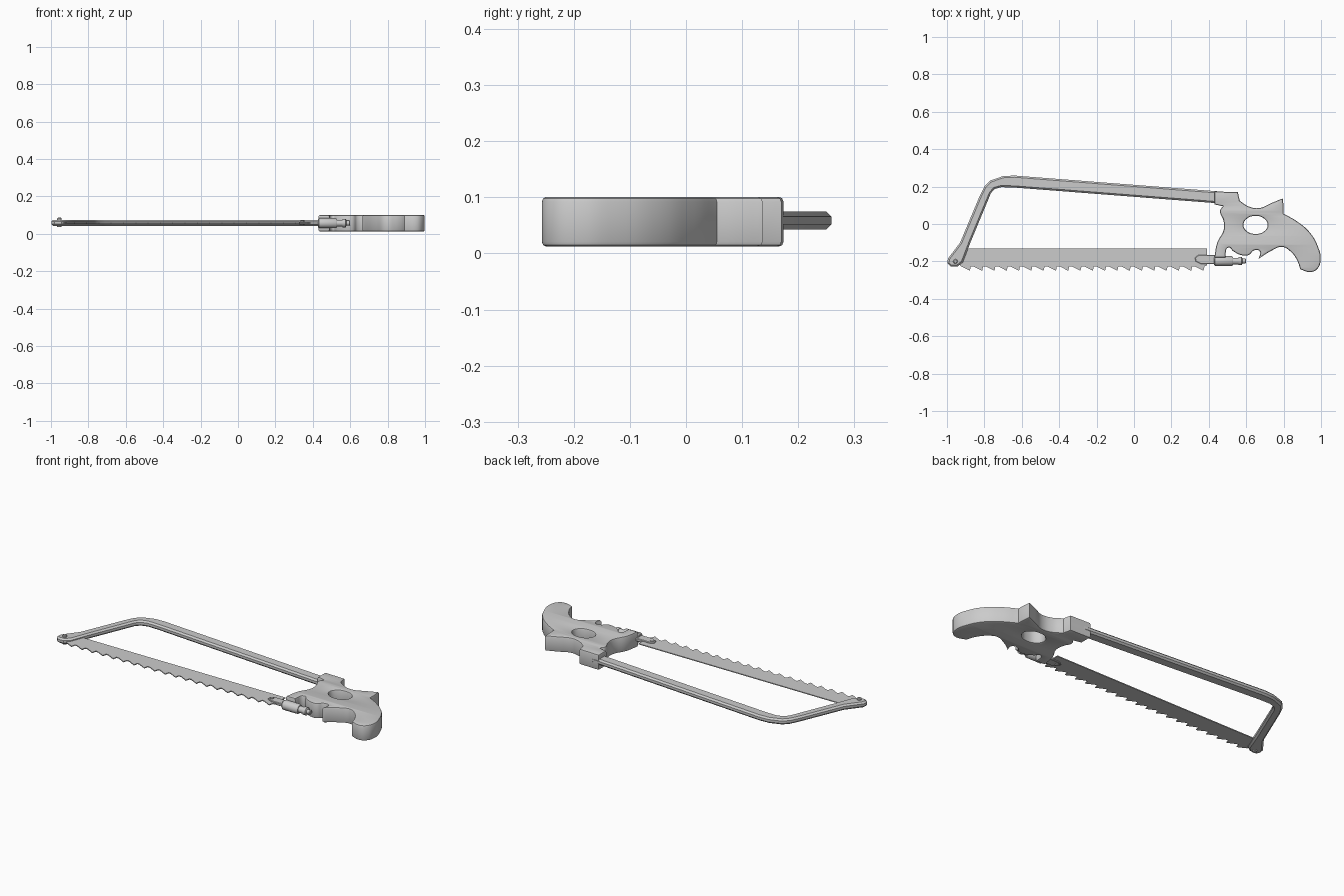
import bpy, bmesh, math
from mathutils import Matrix

if "Cube" in bpy.data.objects:
    bpy.data.objects.remove(bpy.data.objects["Cube"])

ZC = 0.057  # mid-plane of the saw


def plate(name, loops, z0, z1, bevel=0.0, res=5, bevel_res=1):
    """Bevelled flat plate. Points are (x, y) for corners or (x, y, 1) for smooth points."""
    cu = bpy.data.curves.new(name, 'CURVE')
    cu.dimensions = '2D'
    cu.fill_mode = 'BOTH'
    cu.resolution_u = res
    cu.extrude = (z1 - z0) / 2 - bevel
    cu.bevel_depth = bevel
    cu.bevel_resolution = bevel_res
    cu.offset = -bevel
    for pts in loops:
        sp = cu.splines.new('BEZIER')
        sp.bezier_points.add(len(pts) - 1)
        sp.use_cyclic_u = True
        for bp, p in zip(sp.bezier_points, pts):
            bp.co = (p[0], p[1], 0)
            kind = 'AUTO' if len(p) == 3 else 'VECTOR'
            bp.handle_left_type = bp.handle_right_type = kind
    tmp = bpy.data.objects.new(name + "_curve", cu)
    bpy.context.collection.objects.link(tmp)
    dg = bpy.context.evaluated_depsgraph_get()
    me = bpy.data.meshes.new_from_object(tmp.evaluated_get(dg))
    bpy.data.objects.remove(tmp)
    bm = bmesh.new()
    bm.from_mesh(me)
    bmesh.ops.remove_doubles(bm, verts=bm.verts, dist=0.0002)
    bmesh.ops.recalc_face_normals(bm, faces=bm.faces)
    bm.to_mesh(me)
    bm.free()
    me.name = name
    ob = bpy.data.objects.new(name, me)
    ob.location.z = (z0 + z1) / 2
    bpy.context.collection.objects.link(ob)
    return smooth(ob)


def smooth(ob, angle=35):
    bpy.ops.object.select_all(action='DESELECT')
    bpy.context.view_layer.objects.active = ob
    ob.select_set(True)
    bpy.ops.object.shade_smooth_by_angle(angle=math.radians(angle))
    return ob


def turned(name, profile, origin, axis='X', sides=14):
    """Solid of revolution: profile is a list of (distance along axis, radius)."""
    bm = bmesh.new()
    rings = []
    for d, r in profile:
        rings.append([bm.verts.new((r * math.cos(a), r * math.sin(a), d))
                      for a in (2 * math.pi * i / sides for i in range(sides))])
    for a, b in zip(rings, rings[1:]):
        for i in range(sides):
            j = (i + 1) % sides
            bm.faces.new((a[i], a[j], b[j], b[i]))
    bm.faces.new(rings[0][::-1])
    bm.faces.new(rings[-1])
    if axis == 'X':
        bm.transform(Matrix.Rotation(math.pi / 2, 4, 'Y'))
    me = bpy.data.meshes.new(name)
    bm.to_mesh(me)
    bm.free()
    ob = bpy.data.objects.new(name, me)
    ob.location = origin
    bpy.context.collection.objects.link(ob)
    return smooth(ob)


# Bow frame: one bent bar with chamfered edges
frame = [(0.47, 0.173), (-0.64, 0.259), (-0.70, 0.256), (-0.77, 0.232), (-0.80, 0.20),
         (-0.825, 0.15), (-0.93, -0.10), (-0.995, -0.185), (-0.998, -0.21), (-0.98, -0.228),
         (-0.945, -0.228), (-0.915, -0.205), (-0.875, -0.10), (-0.765, 0.165),
         (-0.745, 0.187), (-0.71, 0.197), (-0.64, 0.195), (0.47, 0.109)]
plate("bow_frame", [frame], 0.043, 0.075, bevel=0.009, bevel_res=0)

# Blade with raked teeth
teeth = 20
x0, x1 = -0.925, 0.39
step = (x1 - x0) / teeth
edge = [(x0, -0.13), (x0 - 0.03, -0.19)]
for i in range(teeth):
    x = x0 + i * step
    edge += [(x, -0.226), (x + step * 0.72, -0.25), (x + step * 0.8, -0.226)]
edge += [(x1, -0.222), (x1, -0.13)]
plate("blade", [edge], 0.056, 0.061)

# Blade pins
turned("front_blade_pin", [(-0.022, 0.012), (0.024, 0.012), (0.028, 0.008)],
       (-0.955, -0.2, ZC + 0.001), axis='Z')
turned("rear_blade_pin", [(-0.012, 0.01), (0.012, 0.01)], (0.345, -0.187, ZC + 0.001), axis='Z')

# Blade clamp tongue and tension screw
tongue = [(0.325, -0.18), (0.345, -0.165), (0.44, -0.165), (0.44, -0.215), (0.36, -0.215), (0.33, -0.2)]
plate("blade_clamp", [tongue], 0.050, 0.067, bevel=0.003, bevel_res=0)
turned("tension_screw", [(0.0, 0.022), (0.006, 0.027), (0.095, 0.027), (0.102, 0.022),
                         (0.102, 0.018), (0.130, 0.018), (0.130, 0.022), (0.148, 0.022),
                         (0.152, 0.013), (0.168, 0.013), (0.172, 0.009)],
       (0.428, -0.198, ZC))

# Handle: curved pistol grip with an oval finger hole
grip = [(0.43, 0.174), (0.555, 0.17), (0.565, 0.125), (0.61, 0.095, 1), (0.67, 0.085, 1),
        (0.73, 0.11, 1), (0.795, 0.137), (0.80, 0.09, 1), (0.80, 0.055),
        (0.87, 0.015, 1), (0.94, -0.045, 1), (0.985, -0.125, 1), (0.998, -0.19, 1),
        (0.98, -0.24, 1), (0.945, -0.257, 1), (0.89, -0.243), (0.87, -0.19, 1),
        (0.835, -0.145, 1), (0.79, -0.122, 1), (0.74, -0.14, 1), (0.665, -0.187),
        (0.672, -0.145, 1), (0.64, -0.142, 1), (0.615, -0.165, 1), (0.58, -0.168, 1),
        (0.53, -0.145, 1), (0.505, -0.125, 1), (0.488, -0.18), (0.43, -0.18),
        (0.445, -0.10, 1), (0.48, -0.03, 1), (0.478, 0.02, 1), (0.46, 0.07, 1),
        (0.475, 0.095), (0.43, 0.105)]
hole = [(0.65 + 0.065 * math.cos(a), -0.005 + 0.048 * math.sin(a), 1)
        for a in (math.pi / 4 * i for i in range(8))]
plate("handle", [grip, hole], 0.012, 0.101, bevel=0.009, res=5)
